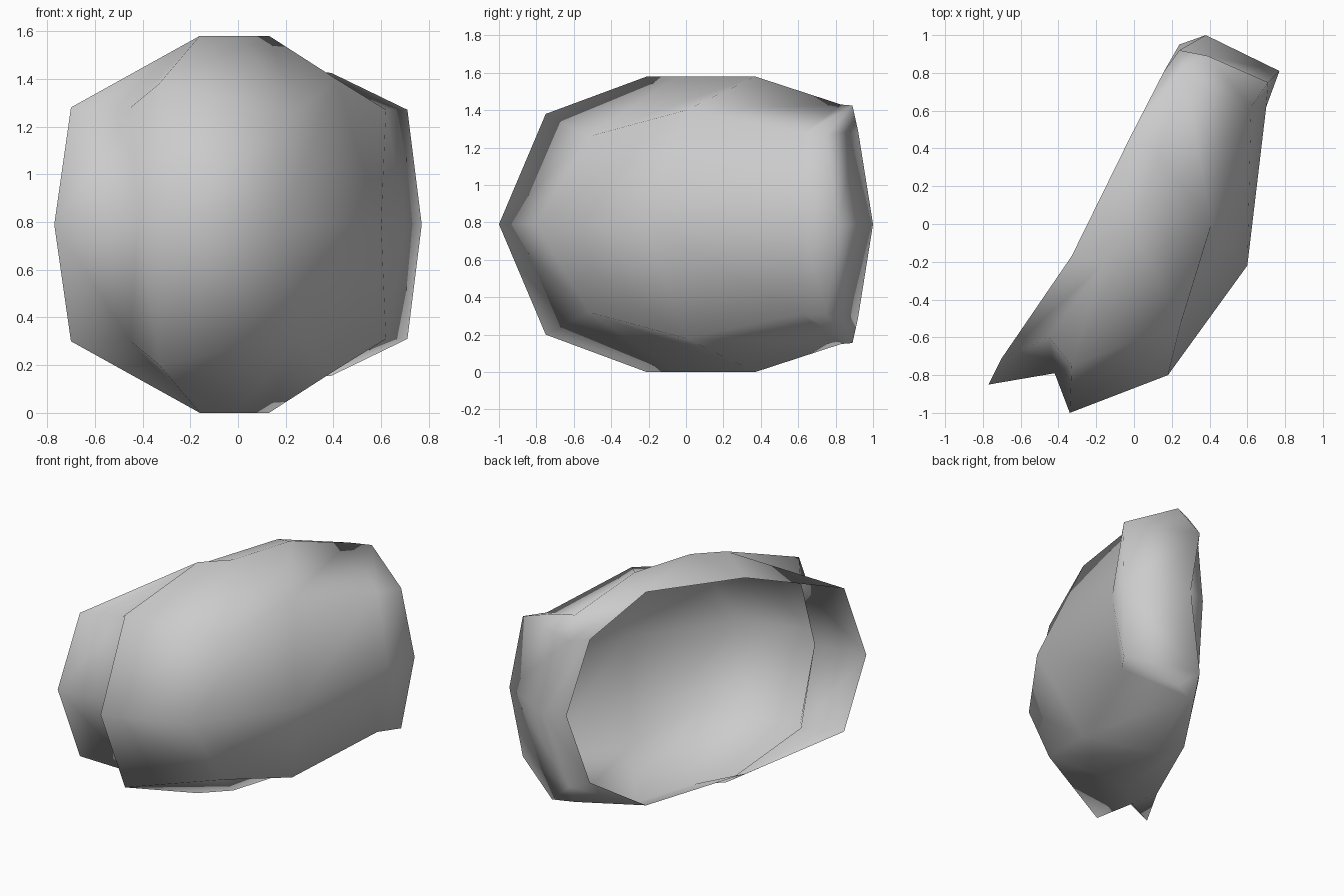
import bpy
import bmesh

if "Cube" in bpy.data.objects:
    bpy.data.objects.remove(bpy.data.objects["Cube"])

MID = 0.79  # height of the mirror plane
RIDGE_TOP = (-.16, -.21, .79)
COLLAR_ROOT = (.26, .83, .64)

# Cross-sections round the shell: middle, shoulder and crown (x, y, height above MID)
SECTIONS = [
    [(-.77, -.85, 0), (-.70, -.71, .49), (-.33, -.17, .67)],   # flap rim
    [(-.42, -.79, 0), (-.45, -.60, .49), RIDGE_TOP],           # fold valley
    [(-.34, -1.0, 0), (-.33, -.75, .59), RIDGE_TOP],           # front ridge
    [(.18, -.80, 0), (.25, -.52, .47), (.0, -.05, .79)],       # front of dome
    [(.60, -.22, 0), (.41, .0, .61), (.13, .37, .79)],         # side of dome
    [(.70, .62, 0), (.62, .62, .48), COLLAR_ROOT],             # collar valley
    [(.77, .81, 0), (.71, .75, .48), (.39, .89, .635)],        # collar edge
    [(.38, 1.0, 0), (.24, .92, .50), COLLAR_ROOT],             # collar end
    [(.24, .95, 0), (.16, .81, .49), (-.02, .46, .73)],        # back rim
]
# Faces closing the crown, by section number
CROWN = [(0, 2, 3, 8), (3, 4, 8), (4, 5, 8)]

bm = bmesh.new()
verts = {}


def vert(x, y, z):
    """Shared vertex at a position."""
    key = (x, y, round(MID + z, 4))
    if key not in verts:
        verts[key] = bm.verts.new(key)
    return verts[key]


def face(*corners):
    """Face that drops repeated corners."""
    bm.faces.new(list(dict.fromkeys(corners)))


for side in (1, -1):
    half = [[vert(x, y, side * z) for x, y, z in s] for s in SECTIONS]
    for n, (a, b) in enumerate(zip(half, half[1:])):
        for i in range(2):
            if n == 4 and i == 0:      # crease from dome side to collar
                face(a[0], b[0], b[1])
                face(a[0], b[1], a[1])
            else:
                face(a[i], b[i], b[i + 1], a[i + 1])
    for ids in CROWN:
        face(*[half[i][2] for i in ids])
bmesh.ops.recalc_face_normals(bm, faces=bm.faces)

mesh = bpy.data.meshes.new("shell")
bm.to_mesh(mesh)
bm.free()
shell = bpy.data.objects.new("shell", mesh)
bpy.context.collection.objects.link(shell)

# Plain grey surface
grey = bpy.data.materials.new("grey")
grey.diffuse_color = (0.6, 0.6, 0.6, 1)
grey.use_nodes = True
grey.node_tree.nodes["Principled BSDF"].inputs["Base Color"].default_value = grey.diffuse_color
mesh.materials.append(grey)

# Smooth all over
bpy.context.view_layer.objects.active = shell
shell.select_set(True)
bpy.ops.object.shade_smooth()
